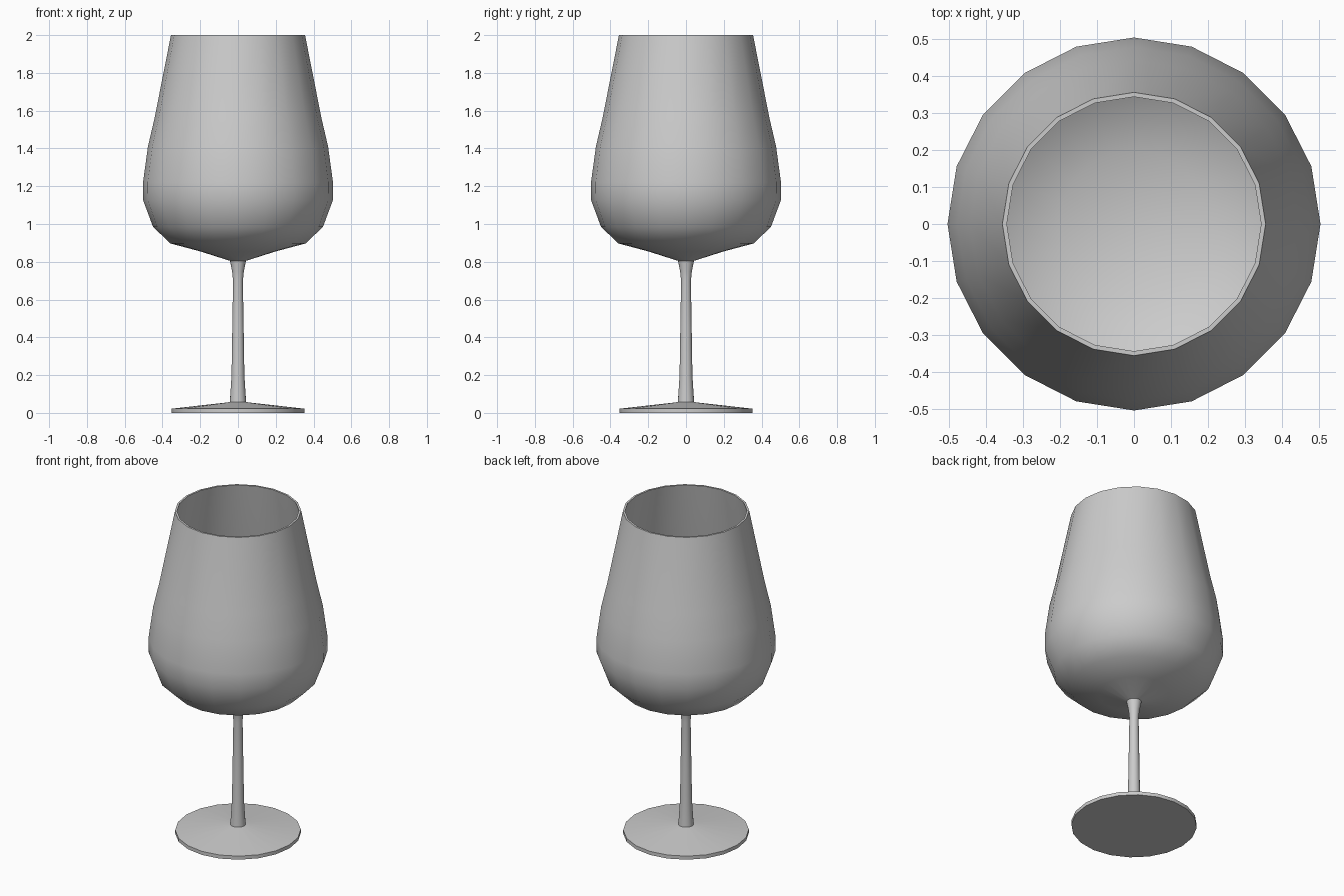
import bpy, bmesh, math

if "Cube" in bpy.data.objects:
    bpy.data.objects.remove(bpy.data.objects["Cube"])

SIDES = 20


def lathe(name, profile):
    """Revolve an (r, z) profile around z; r = 0 points become poles."""
    bm = bmesh.new()
    rings = []
    for r, z in profile:
        if r == 0:
            rings.append([bm.verts.new((0, 0, z))] * SIDES)
        else:
            rings.append([bm.verts.new((r * math.cos(2 * math.pi * i / SIDES),
                                        r * math.sin(2 * math.pi * i / SIDES), z))
                          for i in range(SIDES)])
    for a, b in zip(rings, rings[1:]):
        for i in range(SIDES):
            j = (i + 1) % SIDES
            bm.faces.new(dict.fromkeys((a[i], a[j], b[j], b[i])))
    bmesh.ops.recalc_face_normals(bm, faces=bm.faces)
    mesh = bpy.data.meshes.new(name)
    bm.to_mesh(mesh)
    bm.free()
    obj = bpy.data.objects.new(name, mesh)
    bpy.context.collection.objects.link(obj)
    bpy.ops.object.select_all(action='DESELECT')
    obj.select_set(True)
    bpy.context.view_layer.objects.active = obj
    bpy.ops.object.shade_smooth_by_angle(angle=math.radians(40))
    return obj


# foot, stem and outer bowl
outside = [(0, 0), (0.353, 0), (0.353, 0.022), (0.043, 0.057), (0.034, 0.2),
           (0.03, 0.45), (0.026, 0.7), (0.031, 0.75), (0.042, 0.805),
           (0.2, 0.855), (0.358, 0.897), (0.45, 0.985), (0.502, 1.125),
           (0.503, 1.22), (0.477, 1.41), (0.442, 1.56), (0.355, 2.0)]
# rim and inner bowl
inside = [(0.343, 2.0), (0.427, 1.56), (0.461, 1.41), (0.486, 1.22),
          (0.485, 1.13), (0.436, 0.995), (0.35, 0.912), (0.2, 0.87), (0, 0.825)]
lathe("wine_glass", outside + inside)
